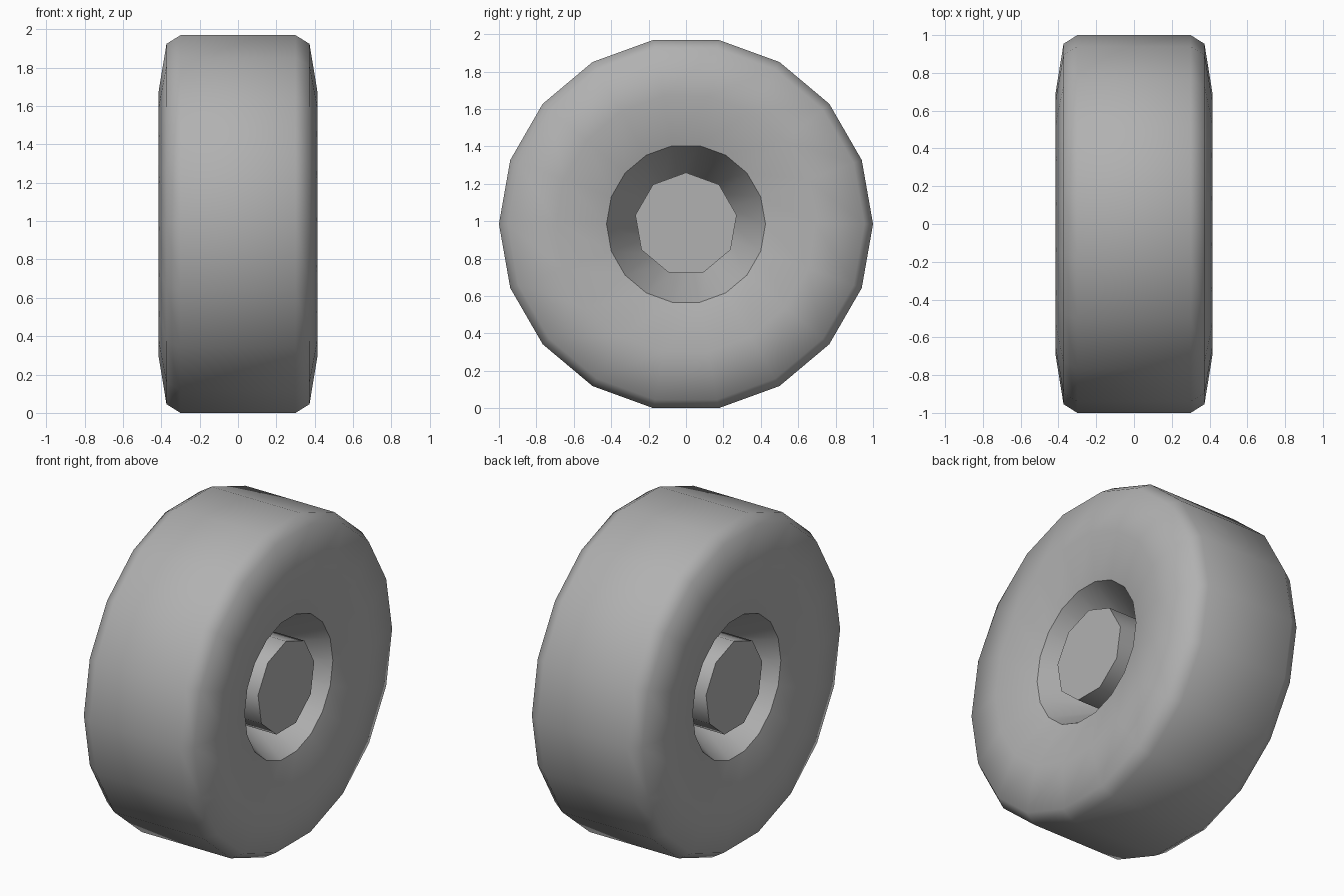
import bpy, bmesh
from math import sin, cos, pi

if "Cube" in bpy.data.objects:
    bpy.data.objects.remove(bpy.data.objects["Cube"])

CENTRE_Z = cos(pi / 18)  # the tyre rests on a flat side of the 18-gon

# Dark grey rubber
rubber = bpy.data.materials.new("dark_grey")
rubber.diffuse_color = (0.44, 0.44, 0.44, 1)
rubber.use_nodes = True
rubber.node_tree.nodes["Principled BSDF"].inputs["Base Color"].default_value = rubber.diffuse_color


def lathe_x(name, profile, sides, start, closed, sharp):
    """Spin an (x, radius) profile round the x axis; sharp lists hard rings."""
    bm = bmesh.new()
    rings = []
    for x, r in profile:
        rings.append([bm.verts.new((x, r * cos(start + 2 * pi * i / sides),
                                    CENTRE_Z + r * sin(start + 2 * pi * i / sides)))
                      for i in range(sides)])
    n = len(rings)
    for k in range(n if closed else n - 1):
        a, b = rings[k], rings[(k + 1) % n]
        for i in range(sides):
            j = (i + 1) % sides
            bm.faces.new((a[i], a[j], b[j], b[i]))
    if not closed:
        bm.faces.new(rings[0])
        bm.faces.new(rings[-1])
    bmesh.ops.recalc_face_normals(bm, faces=bm.faces[:])
    for f in bm.faces:
        f.smooth = len(f.verts) == 4
    for k in sharp:
        for i in range(sides):
            bm.edges.get((rings[k][i], rings[k][(i + 1) % sides])).smooth = False
    mesh = bpy.data.meshes.new(name)
    bm.to_mesh(mesh)
    bm.free()
    mesh.materials.append(rubber)
    obj = bpy.data.objects.new(name, mesh)
    bpy.context.collection.objects.link(obj)
    return obj


# Tyre: rounded tread, dished side walls, conical hub recess on both sides
half = [(0.30, 1.0), (0.373, 0.954), (0.415, 0.695), (0.343, 0.425)]
profile = half + [(0, 0.25)] + [(-x, r) for x, r in reversed(half)]
lathe_x("tyre", profile, 18, 0, True, [3, 4, 5])

# Hub: nine-sided axle plug through the middle
lathe_x("hub", [(-0.325, 0.275), (0.325, 0.275)], 9, pi / 2, False, [0, 1])
